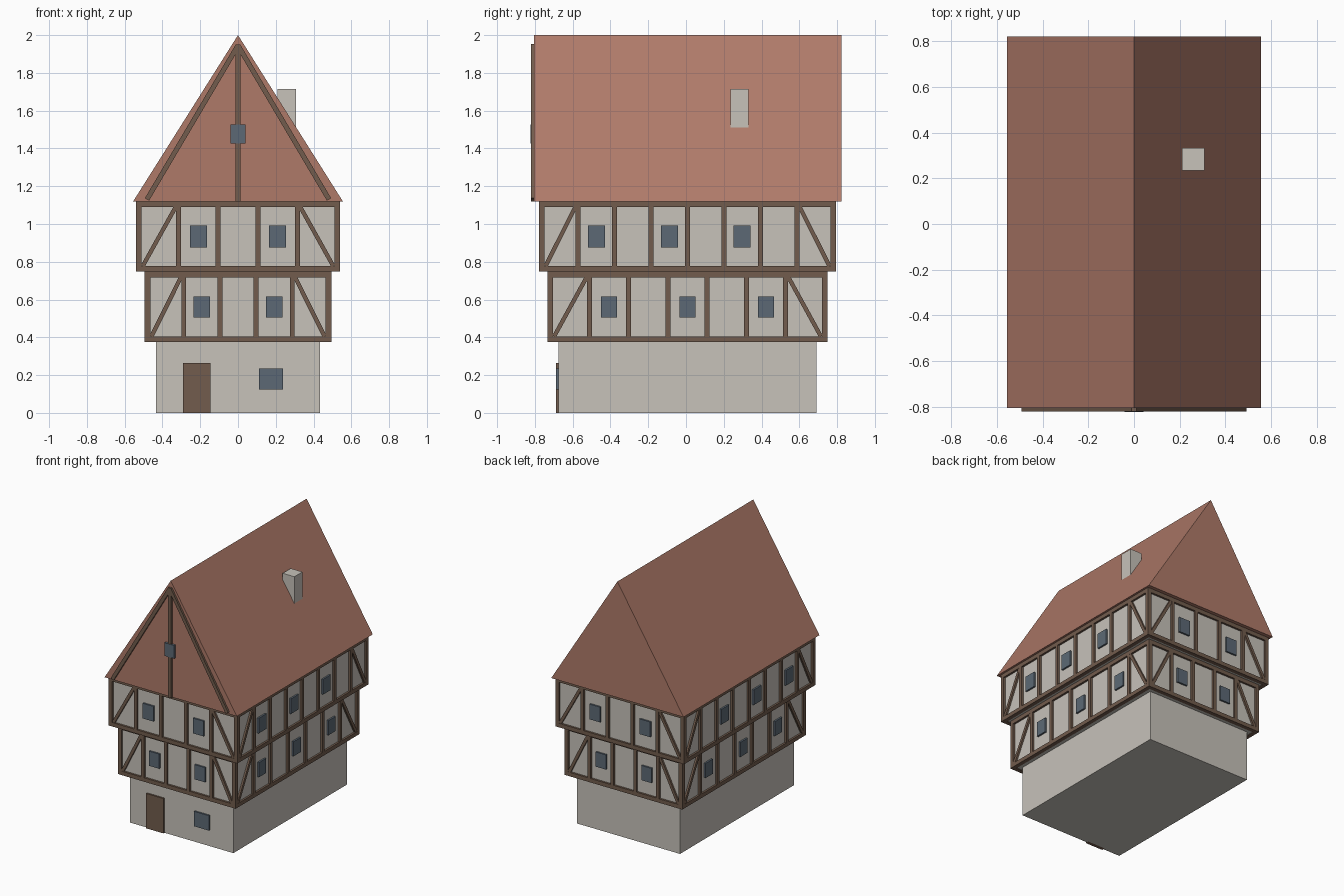
import bpy, bmesh
from mathutils import Vector, Matrix

cube = bpy.data.objects.get("Cube")
if cube:
    bpy.data.objects.remove(cube, do_unlink=True)


def material(name, rgb):
    m = bpy.data.materials.new(name)
    m.use_nodes = True
    m.diffuse_color = (*rgb, 1)
    m.node_tree.nodes["Principled BSDF"].inputs["Base Color"].default_value = (*rgb, 1)
    return m


PLASTER = material("plaster", (0.57, 0.54, 0.49))
TILE = material("roof_tile", (0.43, 0.195, 0.141))
TIMBER = material("timber", (0.168, 0.107, 0.074))
GLASS = material("window_glass", (0.107, 0.141, 0.178))

YC = 0.008      # middle of the house in depth
BEAM = 0.03     # timber width and depth
UP = Vector((0, 0, 1))


def finish(name, bm, mat):
    bmesh.ops.recalc_face_normals(bm, faces=bm.faces)
    mesh = bpy.data.meshes.new(name)
    bm.to_mesh(mesh)
    bm.free()
    mesh.materials.append(mat)
    bpy.context.collection.objects.link(bpy.data.objects.new(name, mesh))


def add_box(bm, lo, hi):
    lo, hi = Vector(lo), Vector(hi)
    bmesh.ops.create_cube(bm, size=1, matrix=Matrix.Translation((lo + hi) / 2)
                          @ Matrix.Diagonal((*(hi - lo), 1)))


def box(name, lo, hi, mat):
    bm = bmesh.new()
    add_box(bm, lo, hi)
    finish(name, bm, mat)


def add_bar(bm, p, q, width, depth, normal):
    """Straight bar from p to q, its depth centred on the wall plane."""
    along = q - p
    across = normal.cross(along).normalized() * width
    m = Matrix((along, across, normal * depth)).transposed().to_4x4()
    m.translation = (p + q) / 2
    bmesh.ops.create_cube(bm, size=1, matrix=m)


# Stone base with door and window
box("base_wall", (-0.433, YC - 0.682, 0), (0.433, YC + 0.682, 0.38), PLASTER)
box("door", (-0.29, -0.687, 0), (-0.145, -0.66, 0.264), TIMBER)
box("base_window", (0.112, -0.687, 0.123), (0.237, -0.66, 0.236), GLASS)


def storey(name, hx, hy, z0, z1, side_bays, win_w, win_h):
    """Jettied timber-framed floor: plaster core, frame and windows."""
    r = BEAM / 2
    box(name + "_wall", (-hx, YC - hy, z0 + 0.005), (hx, YC + hy, z1), PLASTER)
    frame, panes = bmesh.new(), bmesh.new()

    # Corner posts
    for sx in (-hx, hx):
        for sy in (YC - hy, YC + hy):
            add_box(frame, (sx - r, sy - r, z0), (sx + r, sy + r, z1))

    X, Y = Vector((1, 0, 0)), Vector((0, 1, 0))
    walls = [(X, -Y, hx, hy, 5, (1, 3)), (X, Y, hx, hy, 5, (1, 3)),
             (Y, X, hy, hx, side_bays, (1, 3, 5)),
             (Y, -X, hy, hx, side_bays, (1, 3, 5))]
    for tangent, normal, half, offset, bays, glazed in walls:
        def at(u, z):
            return Vector((0, YC, 0)) + tangent * u + normal * offset + UP * z

        step = 2 * half / bays
        bottom, top = z0 + BEAM, z1 - BEAM
        # Sill and head rails
        for z in (z0 + r, z1 - r):
            add_bar(frame, at(r - half, z), at(half - r, z), BEAM, BEAM, normal)
        # Studs
        for i in range(1, bays):
            u = -half + i * step
            add_bar(frame, at(u, bottom), at(u, top), 0.026, BEAM, normal)
        # Diagonal braces in the end bays
        for s in (-1, 1):
            add_bar(frame, at(s * (half - r - 0.006), bottom),
                    at(s * (half - step + r), top), 0.022, BEAM * 0.9, normal)
        # Windows
        zc = (z0 + z1) / 2
        for i in glazed:
            u = -half + (i + 0.5) * step
            add_bar(panes, at(u, zc - win_h / 2), at(u, zc + win_h / 2),
                    win_w, 0.026, normal)
    finish(name + "_frame", frame, TIMBER)
    finish(name + "_windows", panes, GLASS)


storey("first_floor", 0.479, 0.727, 0.375, 0.748, 7, 0.086, 0.111)
storey("second_floor", 0.525, 0.772, 0.748, 1.12, 8, 0.09, 0.115)

# Solid gabled roof
bm = bmesh.new()
gable = [bm.verts.new((x, YC - 0.814, z))
         for x, z in ((-0.555, 1.12), (0.555, 1.12), (0, 2))]
face = bm.faces.new(gable)
moved = bmesh.ops.extrude_face_region(bm, geom=[face])["geom"]
bmesh.ops.translate(bm, vec=(0, 1.628, 0),
                    verts=[g for g in moved if isinstance(g, bmesh.types.BMVert)])
if not face.is_valid or len(bm.faces) < 5:
    bm.faces.new(gable)
finish("roof", bm, TILE)

# Front gable timbers and window
bm = bmesh.new()
front = Vector((0, -1, 0))
yf = YC - 0.814
add_bar(bm, Vector((0, yf, 1.12)), Vector((0, yf, 1.95)), 0.027, BEAM, front)
for s in (-1, 1):
    add_bar(bm, Vector((s * 0.482, yf, 1.13)), Vector((0, yf, 1.945)), 0.026, BEAM, front)
finish("gable_timbers", bm, TIMBER)
box("gable_window", (-0.041, yf - 0.018, 1.427), (0.041, yf + 0.01, 1.526), GLASS)

# Chimney
box("chimney", (0.21, 0.235, 1.45), (0.308, 0.332, 1.715), PLASTER)
